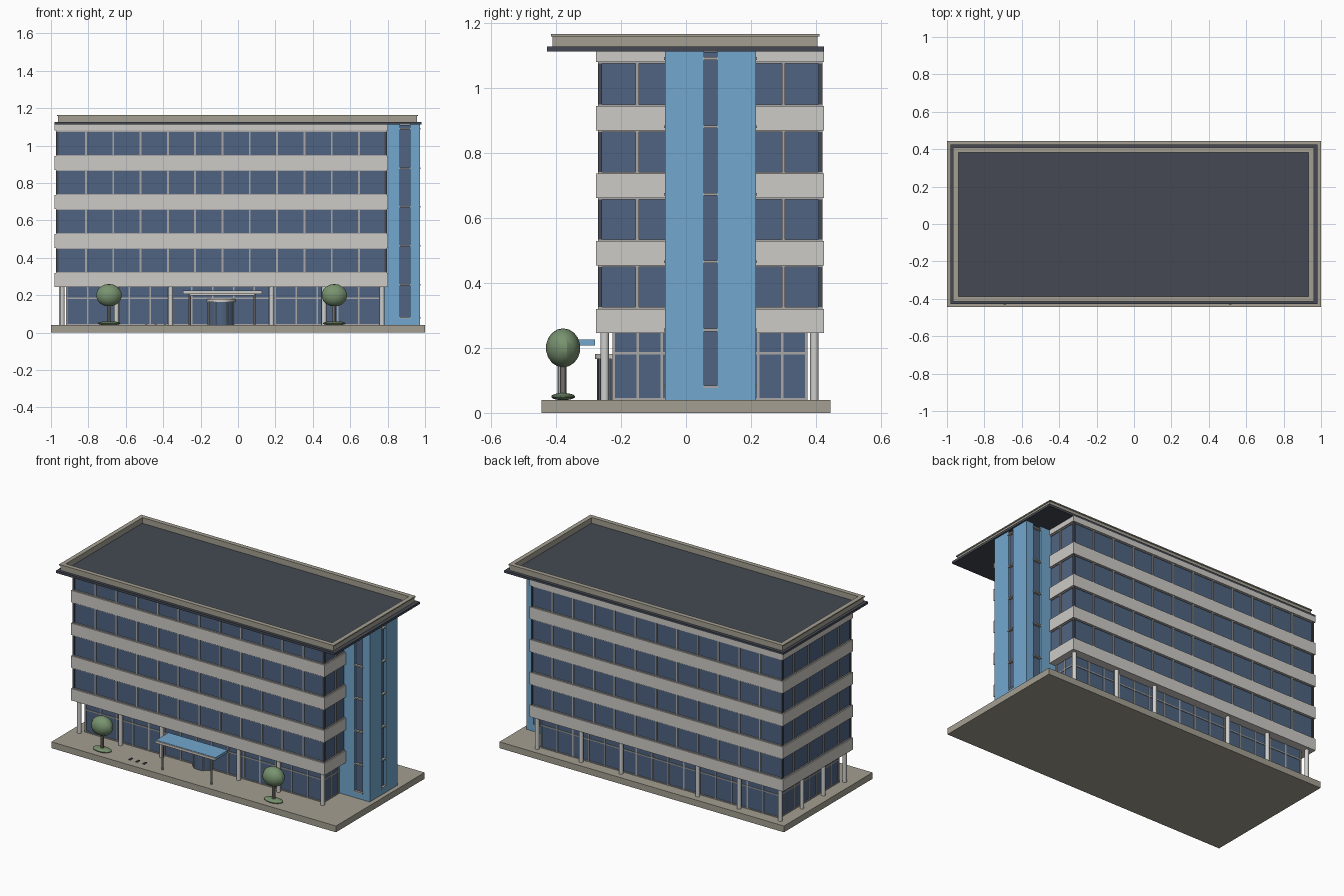
import bpy, bmesh, math
from mathutils import Matrix, Vector

cube = bpy.data.objects.get("Cube")
if cube:
    bpy.data.objects.remove(cube)


def material(name, rgb):
    m = bpy.data.materials.new(name)
    m.use_nodes = True
    m.diffuse_color = (*rgb, 1)
    m.node_tree.nodes["Principled BSDF"].inputs["Base Color"].default_value = (*rgb, 1)
    return m


GLASS = material("blue_grey_glass", (0.078, 0.127, 0.22))
BLUE = material("sky_blue_panel", (0.17, 0.39, 0.62))
PANEL = material("pale_panel", (0.61, 0.595, 0.565))
STONE = material("tan_stone", (0.37, 0.345, 0.285))
ROOF = material("dark_roof", (0.058, 0.066, 0.085))
WHITE = material("off_white_column", (0.62, 0.62, 0.61))
FRAME = material("grey_frame", (0.4, 0.395, 0.38))
GREEN = material("leaf_green", (0.19, 0.29, 0.16))
BARK = material("grey_bark", (0.3, 0.28, 0.25))


def finish(name, bm, mat, smooth=False):
    mesh = bpy.data.meshes.new(name)
    bm.to_mesh(mesh)
    bm.free()
    mesh.materials.append(mat)
    ob = bpy.data.objects.new(name, mesh)
    bpy.context.collection.objects.link(ob)
    if smooth:
        bpy.ops.object.select_all(action='DESELECT')
        ob.select_set(True)
        bpy.context.view_layer.objects.active = ob
        bpy.ops.object.shade_smooth_by_angle()
    return ob


def boxes(name, mat, spans):
    """Each span is (x range, y range, z range)."""
    bm = bmesh.new()
    for span in spans:
        mid = Vector([(a + b) / 2 for a, b in span])
        size = Matrix.Diagonal([abs(b - a) for a, b in span] + [1])
        bmesh.ops.create_cube(bm, size=1, matrix=Matrix.Translation(mid) @ size)
    return finish(name, bm, mat)


def cylinders(name, mat, spots, radius, z0, z1, segments=16, stretch=1):
    bm = bmesh.new()
    for x, y in spots:
        bmesh.ops.create_cone(bm, cap_ends=True, segments=segments, radius1=radius, radius2=radius,
                              depth=z1 - z0, matrix=Matrix.Translation((x, y, (z0 + z1) / 2))
                              @ Matrix.Diagonal((stretch, 1, 1, 1)))
    return finish(name, bm, mat, True)


def around(c, half):
    return (c - half, c + half)


def ring(xr, yr, w, zr):
    (x0, x1), (y0, y1) = xr, yr
    return [(xr, (y0, y0 + w), zr), (xr, (y1 - w, y1), zr),
            ((x0, x0 + w), (y0 + w, y1 - w), zr), ((x1 - w, x1), (y0 + w, y1 - w), zr)]


def mullions(xs, ys, xr, yr, half, out, zr):
    """Vertical bars standing proud of all four faces of a glass block."""
    bars = [(around(x, half), around(y, out), zr) for x in xs for y in yr]
    return bars + [(around(x, out), around(y, half), zr) for y in ys for x in xr]


# Ground slab
G = 0.04
boxes("ground_slab", STONE, [((-1, 1), (-0.445, 0.445), (0, G))])

# Upper floors: glass block, pale bands, sills and window bars
GX, GY = (-0.967, 0.79), (-0.265, 0.414)
boxes("upper_glass", GLASS, [(GX, GY, (0.26, 1.1))])
BX, BY = (-0.98, 0.803), (-0.277, 0.425)
bands = [(0.245 + 0.208 * i, 0.32 + 0.208 * i) for i in range(4)] + [(1.08, 1.114)]
boxes("floor_bands", PANEL, [(BX, BY, z) for z in bands])
sill_x, sill_y = (GX[0] - 0.006, GX[1] + 0.006), (GY[0] - 0.006, GY[1] + 0.006)
boxes("window_sills", FRAME, [(sill_x, sill_y, (z0 - 0.005, z1 + 0.005)) for z0, z1 in bands[1:4]]
      + [(sill_x, sill_y, (0.3, 0.325)), (sill_x, sill_y, (1.074, 1.09))])
bay_x = [-0.813 + 0.146 * i for i in range(11)]
bay_y = [-0.15 + 0.15 * i for i in range(4)]
boxes("window_bars", FRAME, [bar for low, high in zip(bands, bands[1:])
      for bar in mullions(bay_x, bay_y, GX, GY, 0.005, 0.006, (low[1], high[0]))])
boxes("corner_posts", ROOF, [(around(x, 0.006), around(y, 0.006), (0.3, 1.09)) for x in GX for y in GY])

# Recessed ground floor
LX, LY = (-0.915, 0.757), (-0.222, 0.37)
boxes("lobby_glass", GLASS, [(LX, LY, (G, 0.25))])
lobby_x = [LX[0] + (LX[1] - LX[0]) * i / 15 for i in range(16)]
lobby_y = [LY[0] + (LY[1] - LY[0]) * i / 8 for i in range(9)]
lobby_bars = mullions(lobby_x, lobby_y, LX, LY, 0.004, 0.004, (G, 0.245))
rails = [((LX[0] - 0.004, LX[1] + 0.004), (LY[0] - 0.004, LY[1] + 0.004), z)
         for z in [(0.18, 0.187), (G, 0.046)]]
boxes("lobby_bars", FRAME, lobby_bars + rails)

# Round columns under the overhang
column_x = [-0.94, -0.65, -0.36, 0.18, 0.46, 0.77]
spots = [(x, y) for x in column_x for y in (-0.25, 0.395)]
spots += [(-0.945, 0.185), (-0.945, -0.03)]
cylinders("columns", WHITE, spots, 0.013, G, 0.25)

# Stair tower: blue corners around a glass core leave a slot on each face
TX, TY, SX, SY = (0.74, 0.972), (-0.065, 0.215), (0.865, 0.92), (0.055, 0.096)
corners = [(x, y, (G, 1.112)) for x in ((TX[0], SX[0]), (SX[1], TX[1]))
           for y in ((TY[0], SY[0]), (SY[1], TY[1]))]
boxes("stair_tower", BLUE, corners + [(TX, TY, (G, 0.078))])
boxes("tower_glass", GLASS, [((0.75, TX[1] - 0.012), (TY[0] + 0.012, TY[1] - 0.012), (0.07, 1.11))])
sills = []
for z in (0.08, 0.255, 0.465, 0.672, 0.88, 1.09):
    zr = around(z, 0.004)
    sills += [((SX[0] - 0.003, SX[1] + 0.003), (TY[0] - 0.003, TY[1] + 0.003), zr),
              ((0.8, TX[1] + 0.003), (SY[0] - 0.003, SY[1] + 0.003), zr)]
boxes("tower_sills", FRAME, sills)

# Roof plate and parapet
boxes("roof_plate", ROOF, [((-0.98, 0.98), (-0.428, 0.425), (1.112, 1.127))])
PX, PY = (-0.962, 0.957), (-0.41, 0.405)
boxes("parapet", STONE, ring(PX, PY, 0.02, (1.125, 1.16)))
boxes("parapet_coping", STONE, ring((-0.967, 0.962), (-0.415, 0.41), 0.028, (1.158, 1.165)))

# Entrance canopy with posts
boxes("canopy", BLUE, [((-0.293, 0.125), (-0.405, -0.28), (0.208, 0.225))])
boxes("canopy_fascia", PANEL, [((-0.295, 0.127), (-0.411, -0.404), (0.208, 0.223)),
                               ((-0.26, 0.09), (-0.395, -0.385), (0.198, 0.209))])
cylinders("canopy_posts", FRAME, [(-0.258, -0.39), (0.088, -0.39)], 0.006, G, 0.21, 10)

# Round entrance drum
cylinders("entrance_drum", GLASS, [(-0.09, -0.2)], 0.073, G, 0.168, 24)
cylinders("entrance_drum_cap", PANEL, [(-0.09, -0.2)], 0.08, 0.165, 0.181, 24)
drum_bars = [(-0.09 + 0.073 * math.sin(a), -0.2 - 0.073 * math.cos(a)) for a in (-1.2, -0.45, 0.45, 1.2)]
cylinders("entrance_drum_bars", FRAME, drum_bars, 0.004, G, 0.168, 8)

# Small paving grates
boxes("paving_grates", ROOF, [(around(x, 0.006), around(-0.378, 0.014), (G, 0.044))
                              for x in (-0.49, -0.44, -0.39)])

# Trees with planted bases
trees = [(-0.69, -0.378), (0.515, -0.378)]
cylinders("tree_trunks", BARK, trees, 0.01, G, 0.16, 10)
for name, z, size in (("tree_crowns", 0.2, (0.07, 0.053, 0.06)), ("tree_bases", 0.05, (0.063, 0.037, 0.011))):
    bm = bmesh.new()
    for x, y in trees:
        bmesh.ops.create_uvsphere(bm, u_segments=14, v_segments=9, radius=1,
                                  matrix=Matrix.Translation((x, y, z)) @ Matrix.Diagonal((*size, 1)))
    finish(name, bm, GREEN, True)
